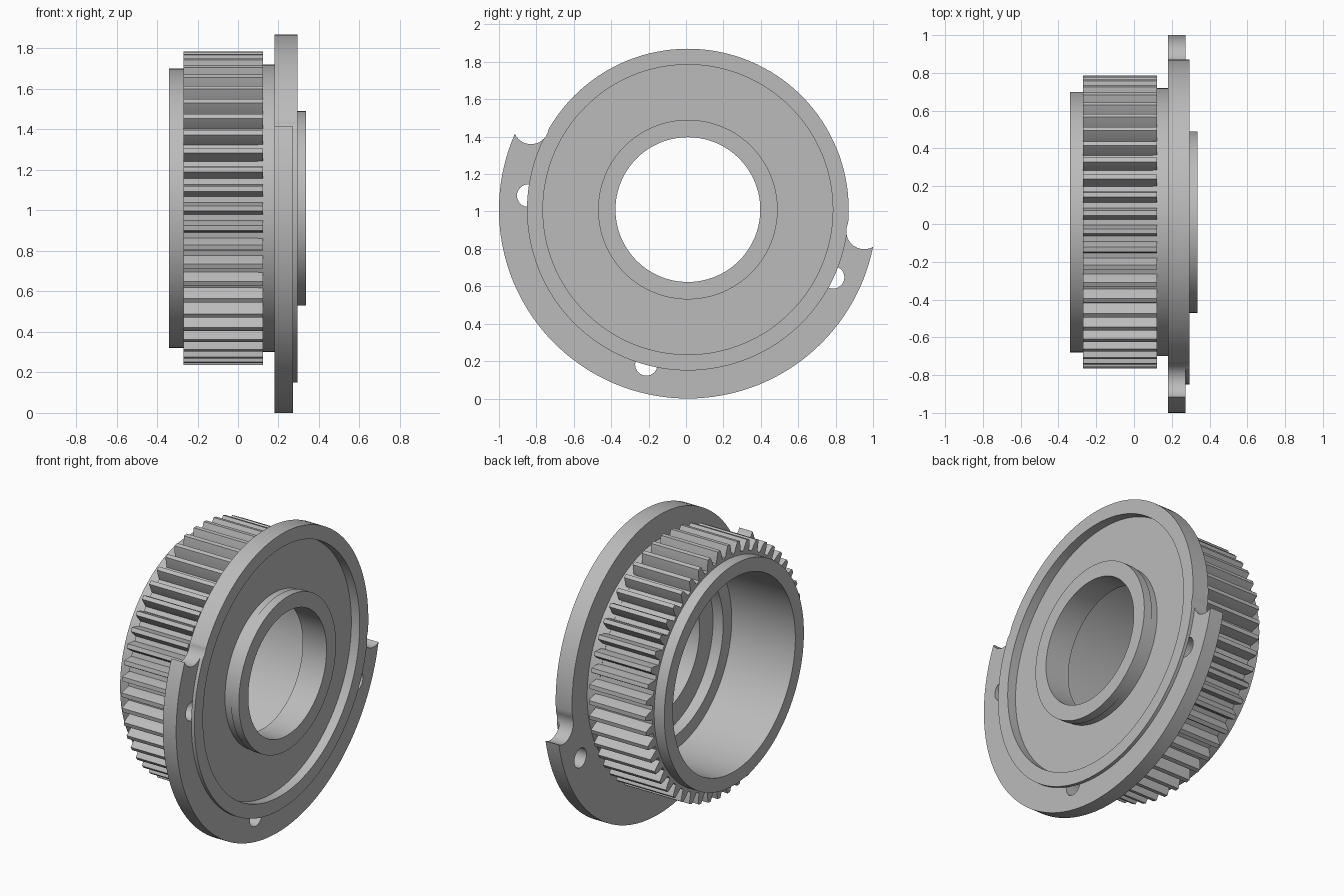
import bpy, bmesh
from math import cos, sin, radians, tau

CY, CZ = 0.01, 1.01          # axis of the part, running along x
TEETH = 50

if "Cube" in bpy.data.objects:
    bpy.data.objects.remove(bpy.data.objects["Cube"])

steel = bpy.data.materials.new("grey_steel")
steel.use_nodes = True
grey = (0.5, 0.5, 0.5, 1)
steel.diffuse_color = grey
steel.node_tree.nodes["Principled BSDF"].inputs["Base Color"].default_value = grey


def polar(x, r, a):
    return (x, CY + r * cos(a), CZ + r * sin(a))


def finish(name, bm):
    bmesh.ops.recalc_face_normals(bm, faces=bm.faces)
    mesh = bpy.data.meshes.new(name)
    bm.to_mesh(mesh)
    bm.free()
    mesh.materials.append(steel)
    obj = bpy.data.objects.new(name, mesh)
    bpy.context.collection.objects.link(obj)
    return obj


def sweep(name, sections, closed):
    """Join equal closed cross-sections, looping round or capped at the ends."""
    bm = bmesh.new()
    rings = [[bm.verts.new(p) for p in s] for s in sections]
    n = len(rings[0])
    pairs = list(zip(rings, rings[1:]))
    if closed:
        pairs.append((rings[-1], rings[0]))
    else:
        bm.faces.new(rings[0])
        bm.faces.new(rings[-1])
    for a, b in pairs:
        for i in range(n):
            j = (i + 1) % n
            bm.faces.new((a[i], a[j], b[j], b[i]))
    return finish(name, bm)


def band(x0, x1, r_in, r_out, a):
    return [polar(x0, r_in, a), polar(x1, r_in, a),
            polar(x1, r_out, a), polar(x0, r_out, a)]


# Turned body: barrel, neck, disc with recessed face, hub and stepped bore
profile = [(-0.34, 0.605), (-0.34, 0.69), (-0.25, 0.69), (-0.25, 0.70),
           (0.10, 0.70), (0.10, 0.71), (0.18, 0.71), (0.18, 0.86),
           (0.293, 0.86), (0.293, 0.775), (0.235, 0.775), (0.235, 0.474),
           (0.28, 0.474), (0.28, 0.48), (0.335, 0.48), (0.335, 0.387),
           (0.17, 0.387), (0.17, 0.52), (0.10, 0.52), (0.10, 0.605)]
STEPS = 128
body = sweep("turned_body", [[polar(x, r, tau * i / STEPS) for x, r in profile]
                             for i in range(STEPS)], True)

# Gear ring: root, flank and tip points repeated for each tooth
tooth = [(-0.34, 0.708), (-0.25, 0.742), (-0.13, 0.775),
         (0.13, 0.775), (0.25, 0.742), (0.34, 0.708)]
gear = sweep("gear_teeth", [band(-0.27, 0.123, 0.66, r, tau * (k + t) / TEETH)
                            for k in range(TEETH) for t, r in tooth], True)

# Wider flange around the lower part of the disc
START, END, ARC = 152, 353, 80
flange = sweep("flange_sector",
               [band(0.18, 0.272, 0.855, 1.01,
                     radians(START + (END - START) * i / ARC))
                for i in range(ARC + 1)], False)


# Cutters: end notches and three blind pin holes
def cylinder(name, x0, x1, radius, r, degrees):
    _, y, z = polar(0, r, radians(degrees))
    loops = [[(x, y + radius * cos(tau * i / 32), z + radius * sin(tau * i / 32))
              for i in range(32)] for x in (x0, x1)]
    return sweep(name, loops, False)


cutters = [cylinder("notch_cutter", 0.14, 0.34, 0.096, 0.95, a) for a in (152, -7)]
cutters += [cylinder("hole_cutter", 0.14, 0.272, 0.06, 0.857, a)
            for a in (175, 255, 335)]
for obj in (body, flange):
    bpy.context.view_layer.objects.active = obj
    for cutter in cutters:
        cut = obj.modifiers.new("cut", 'BOOLEAN')
        cut.operation = 'DIFFERENCE'
        cut.solver = 'EXACT'
        cut.object = cutter
        bpy.ops.object.modifier_apply(modifier=cut.name)
for cutter in cutters:
    bpy.data.objects.remove(cutter)

# Smooth turned surfaces, sharp machined edges
for obj in bpy.context.selected_objects:
    obj.select_set(False)
for obj in (body, gear, flange):
    obj.select_set(True)
bpy.context.view_layer.objects.active = body
bpy.ops.object.shade_smooth_by_angle(angle=radians(25))
